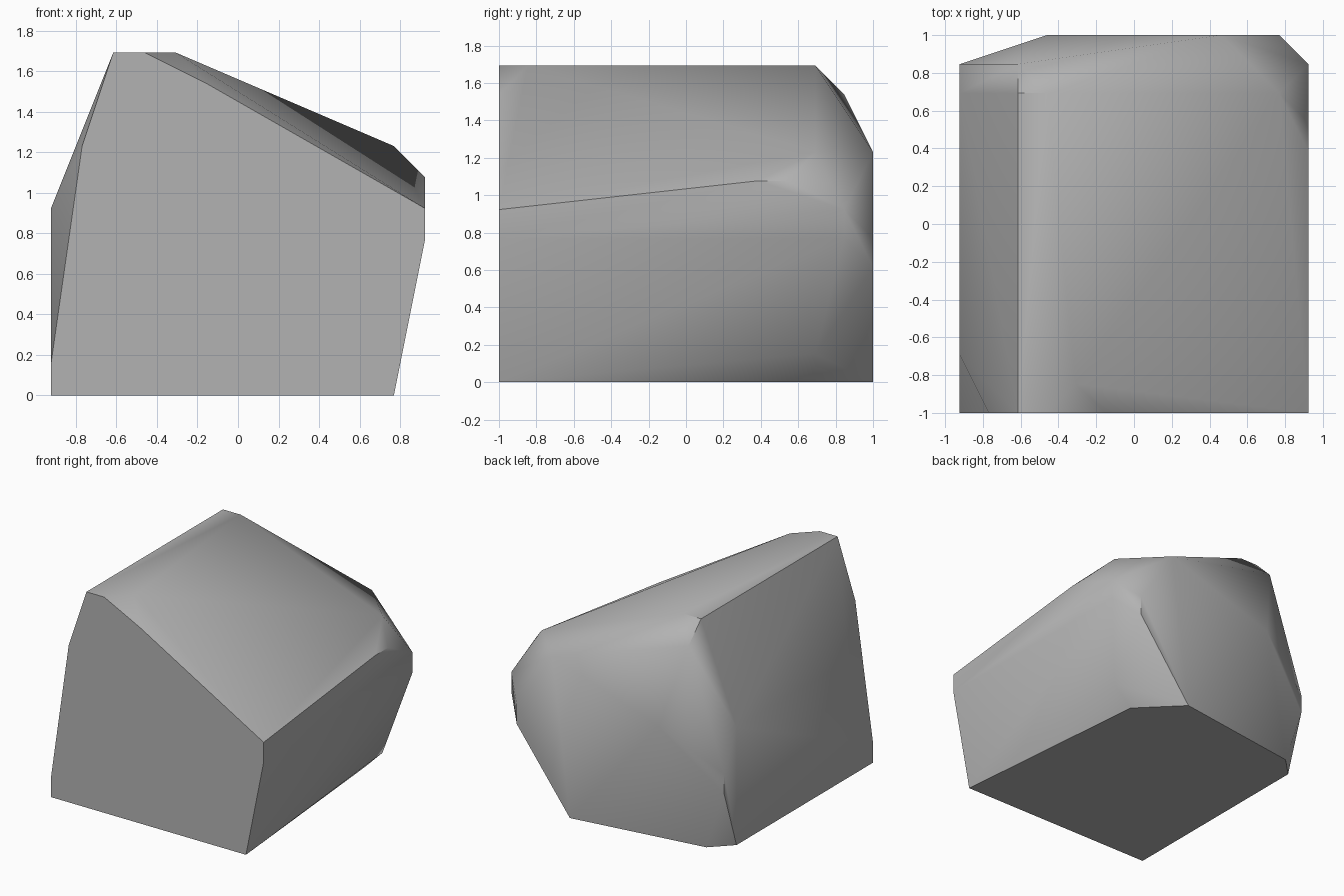
import bpy, bmesh, math

cube = bpy.data.objects.get("Cube")
if cube:
    bpy.data.objects.remove(cube, do_unlink=True)

U = 2 / 13  # grid step that the rock's corners snap to

# Corners by slice from front to back: depth -> (x, z) pairs in grid steps
SLICES = {
    -6.5: [(-6, 0), (-6, 1), (-5, 8), (-4, 11), (-3, 11), (-1, 10),
           (6, 6), (6, 5), (5, 0)],
    -5.5: [(-2, 11)],
    -4.5: [(-6, 6)],
    2.5: [(6, 7)],
    3.5: [(6, 7)],
    4.5: [(-6, 0), (-6, 6), (-4, 11), (-3, 11), (5, 8), (5, 1), (4, 0)],
    5.5: [(-5, 0), (-6, 3), (-6, 4), (-4, 10), (6, 6), (6, 5)],
    6.5: [(-3, 6), (3, 8), (5, 5), (5, 4), (2, 0)],
}

# Stone colour
stone = bpy.data.materials.new("grey_stone")
stone.use_nodes = True
grey = (0.45, 0.45, 0.45, 1)
stone.diffuse_color = grey
stone.node_tree.nodes["Principled BSDF"].inputs["Base Color"].default_value = grey

# Rock: convex hull around the corners, flat facets merged
bm = bmesh.new()
for y, corners in SLICES.items():
    for x, z in corners:
        bm.verts.new((x * U, y * U, z * U))
hull = bmesh.ops.convex_hull(bm, input=bm.verts[:])
loose = [v for v in bm.verts if not v.link_faces]
bmesh.ops.delete(bm, geom=loose, context="VERTS")
bmesh.ops.dissolve_limit(bm, angle_limit=math.radians(1),
                         verts=bm.verts[:], edges=bm.edges[:])
bmesh.ops.recalc_face_normals(bm, faces=bm.faces[:])
mesh = bpy.data.meshes.new("rock")
bm.to_mesh(mesh)
bm.free()
mesh.materials.append(stone)
rock = bpy.data.objects.new("rock", mesh)
bpy.context.collection.objects.link(rock)

# Soft facets with crisp main edges
bpy.ops.object.select_all(action="DESELECT")
rock.select_set(True)
bpy.context.view_layer.objects.active = rock
bpy.ops.object.shade_smooth_by_angle(angle=math.radians(40))
